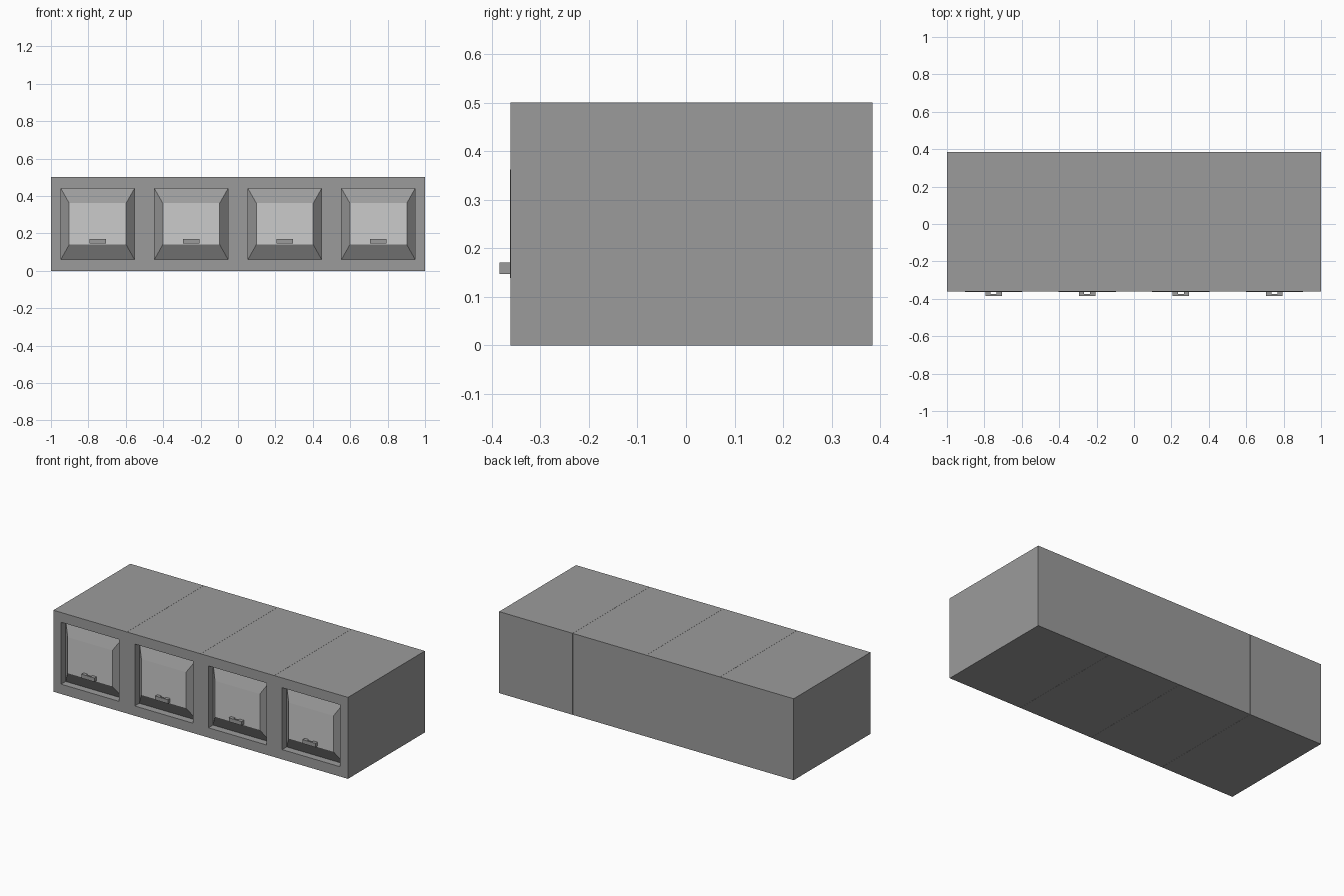
import bpy, bmesh

if "Cube" in bpy.data.objects:
    bpy.data.objects.remove(bpy.data.objects["Cube"])

PITCH, HALF = 0.5002, 0.2497      # spacing and half width of each unit
BACK, FRONT, DEEP, PROUD = 0.384, -0.362, -0.318, -0.363


def make_material(name, value):
    mat = bpy.data.materials.new(name)
    mat.diffuse_color = (value, value, value, 1)
    mat.use_nodes = True
    mat.node_tree.nodes["Principled BSDF"].inputs["Base Color"].default_value = mat.diffuse_color
    return mat


DARK = make_material("dark_grey", 0.33)
LIGHT = make_material("light_grey", 0.8)


def make_object(name, bm):
    bmesh.ops.recalc_face_normals(bm, faces=bm.faces)
    mesh = bpy.data.meshes.new(name)
    bm.to_mesh(mesh)
    bm.free()
    mesh.materials.append(DARK)
    mesh.materials.append(LIGHT)
    obj = bpy.data.objects.new(name, mesh)
    bpy.context.collection.objects.link(obj)
    return obj


def skin(bm, rings):
    """Join successive four-point rings, cap both ends, return the last cap."""
    loops = [[bm.verts.new(p) for p in ring] for ring in rings]
    for a, b in zip(loops, loops[1:]):
        for i in range(4):
            j = (i + 1) % 4
            bm.faces.new((a[i], a[j], b[j], b[i]))
    bm.faces.new(loops[0])
    return bm.faces.new(loops[-1])


def rect(cx, half, z0, z1, y):
    return [(cx - half, y, z0), (cx + half, y, z0),
            (cx + half, y, z1), (cx - half, y, z1)]


def cabinet(name, cx):
    # Box, square-walled recess, and raised light panel with sloping borders
    bm = bmesh.new()
    panel = skin(bm, [rect(cx, HALF, 0, 0.5, BACK),
                      rect(cx, HALF, 0, 0.5, FRONT),
                      rect(cx, 0.197, 0.06, 0.44, FRONT),
                      rect(cx, 0.197, 0.06, 0.44, DEEP),
                      rect(cx, 0.152, 0.14, 0.361, PROUD)])
    panel.material_index = 1
    return make_object(name, bm)


def handle(name, cx):
    # U-shaped outline extruded upward
    outline = [(-0.044, PROUD), (-0.044, -0.384), (0.044, -0.384), (0.044, PROUD),
               (0.016, PROUD), (0.016, -0.375), (-0.016, -0.375), (-0.016, PROUD)]
    bm = bmesh.new()
    face = bm.faces.new([bm.verts.new((cx + x, y, 0.147)) for x, y in outline])
    top = bmesh.ops.extrude_face_region(bm, geom=[face], use_keep_orig=True)
    verts = [v for v in top["geom"] if isinstance(v, bmesh.types.BMVert)]
    bmesh.ops.translate(bm, verts=verts, vec=(0, 0, 0.024))
    return make_object(name, bm)


# Row of four matching drawer units
for n in range(4):
    x = (n - 1.5) * PITCH
    cabinet(f"drawer_unit_{n + 1}", x)
    handle(f"drawer_handle_{n + 1}", x)
